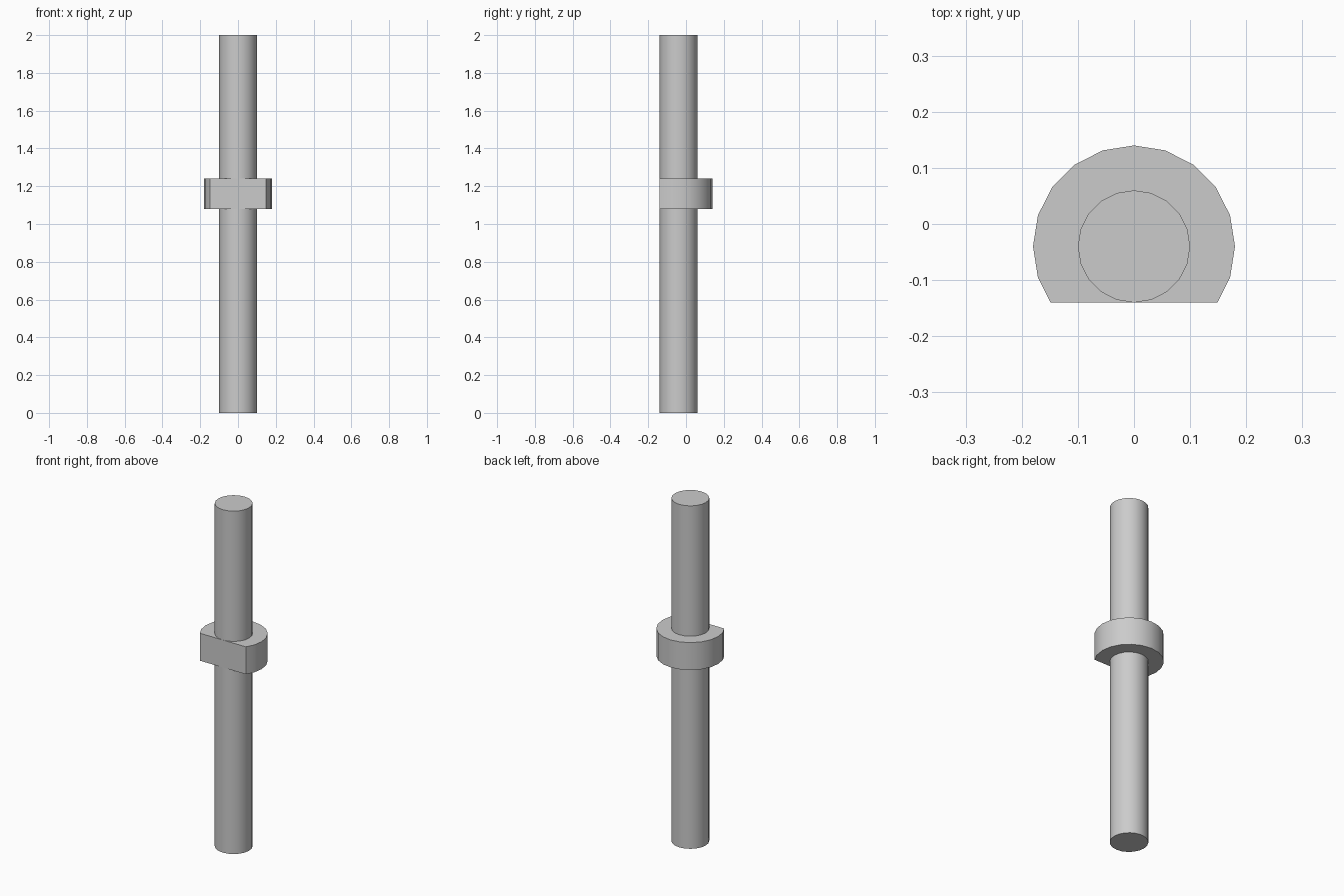
import bpy
import bmesh
from mathutils import Matrix

cube = bpy.data.objects.get("Cube")
if cube:
    bpy.data.objects.remove(cube, do_unlink=True)

AXIS_Y = -0.04
SIDES = 20

grey = bpy.data.materials.new("light_grey")
grey.use_nodes = True
colour = (0.6, 0.6, 0.6, 1)
grey.diffuse_color = colour
grey.node_tree.nodes["Principled BSDF"].inputs["Base Color"].default_value = colour


def cylinder(name, radius, bottom, top, flat_y=None):
    """Upright cylinder, optionally cut flat at the front."""
    bm = bmesh.new()
    bmesh.ops.create_cone(bm, cap_ends=True, segments=SIDES, radius1=radius,
                          radius2=radius, depth=top - bottom,
                          matrix=Matrix.Translation((0, AXIS_Y, (bottom + top) / 2)))
    if flat_y is not None:
        cut = bmesh.ops.bisect_plane(bm, geom=bm.verts[:] + bm.edges[:] + bm.faces[:],
                                     plane_co=(0, flat_y, 0), plane_no=(0, -1, 0),
                                     clear_outer=True)
        edges = [e for e in cut["geom_cut"] if isinstance(e, bmesh.types.BMEdge)]
        bmesh.ops.contextual_create(bm, geom=edges)
    bmesh.ops.recalc_face_normals(bm, faces=bm.faces)
    mesh = bpy.data.meshes.new(name)
    bm.to_mesh(mesh)
    bm.free()
    mesh.materials.append(grey)
    obj = bpy.data.objects.new(name, mesh)
    bpy.context.collection.objects.link(obj)
    # Round sides smooth, rims and flat sharp
    bpy.ops.object.select_all(action="DESELECT")
    obj.select_set(True)
    bpy.context.view_layer.objects.active = obj
    bpy.ops.object.shade_smooth_by_angle(angle=0.5)
    return obj


# Long round shaft
cylinder("shaft", 0.1, 0, 2)

# Collar with a flat front flush with the shaft
cylinder("collar", 0.18, 1.08, 1.24, flat_y=AXIS_Y - 0.1)
